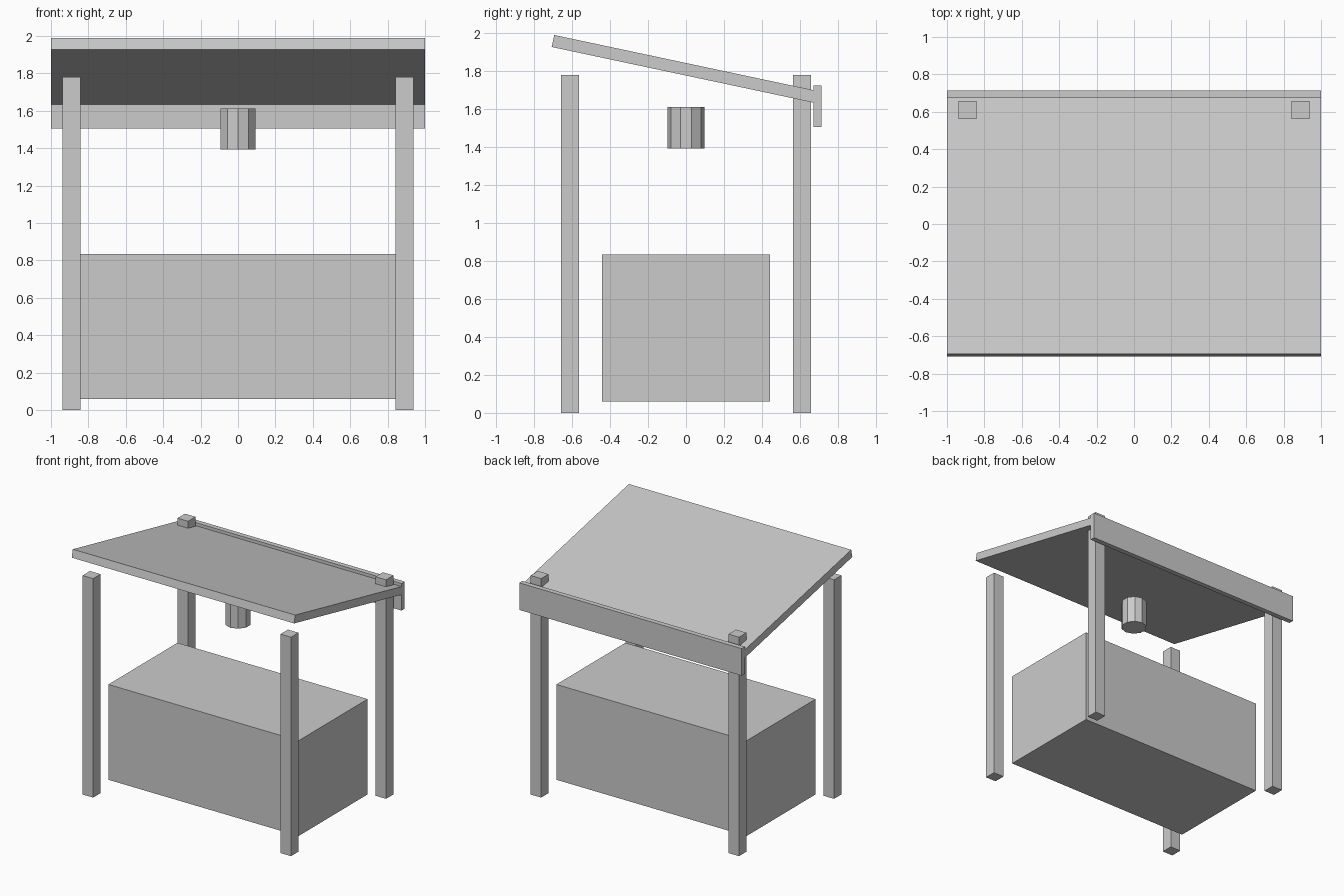
import bpy
from math import radians

if "Cube" in bpy.data.objects:
    bpy.data.objects.remove(bpy.data.objects["Cube"], do_unlink=True)

grey = bpy.data.materials.new("plain grey")
grey.use_nodes = True
COLOUR = (0.6, 0.6, 0.6, 1)
grey.diffuse_color = COLOUR
grey.node_tree.nodes["Principled BSDF"].inputs["Base Color"].default_value = COLOUR


def finish(name):
    obj = bpy.context.object
    obj.name = name
    obj.data.materials.append(grey)
    return obj


def box(name, centre, size, tilt=0):
    bpy.ops.mesh.primitive_cube_add(size=1, location=centre, rotation=(tilt, 0, 0))
    obj = finish(name)
    obj.scale = size
    return obj


# Four corner posts, the rear pair poking through the roof
POST_TOP = 1.78
for side, x in (("left", 0.89), ("right", -0.89)):
    for end, y in (("front", -0.61), ("rear", 0.61)):
        box(f"{end}_{side}_post", (x, y, POST_TOP / 2), (0.095, 0.095, POST_TOP))

# Counter block between the posts
box("counter", (0, 0, 0.447), (1.71, 0.886, 0.775))

# Sloping roof, high at the front, with an upright board along its rear edge
box("roof", (0, 0, 1.81), (2, 1.433, 0.0645), radians(-12))
box("rear_board", (0, 0.693, 1.615), (2, 0.041, 0.22))

# Ten-sided hanging lamp
bpy.ops.mesh.primitive_cylinder_add(vertices=10, radius=0.0975, depth=0.22,
                                    location=(0, 0, 1.502))
finish("lamp")
